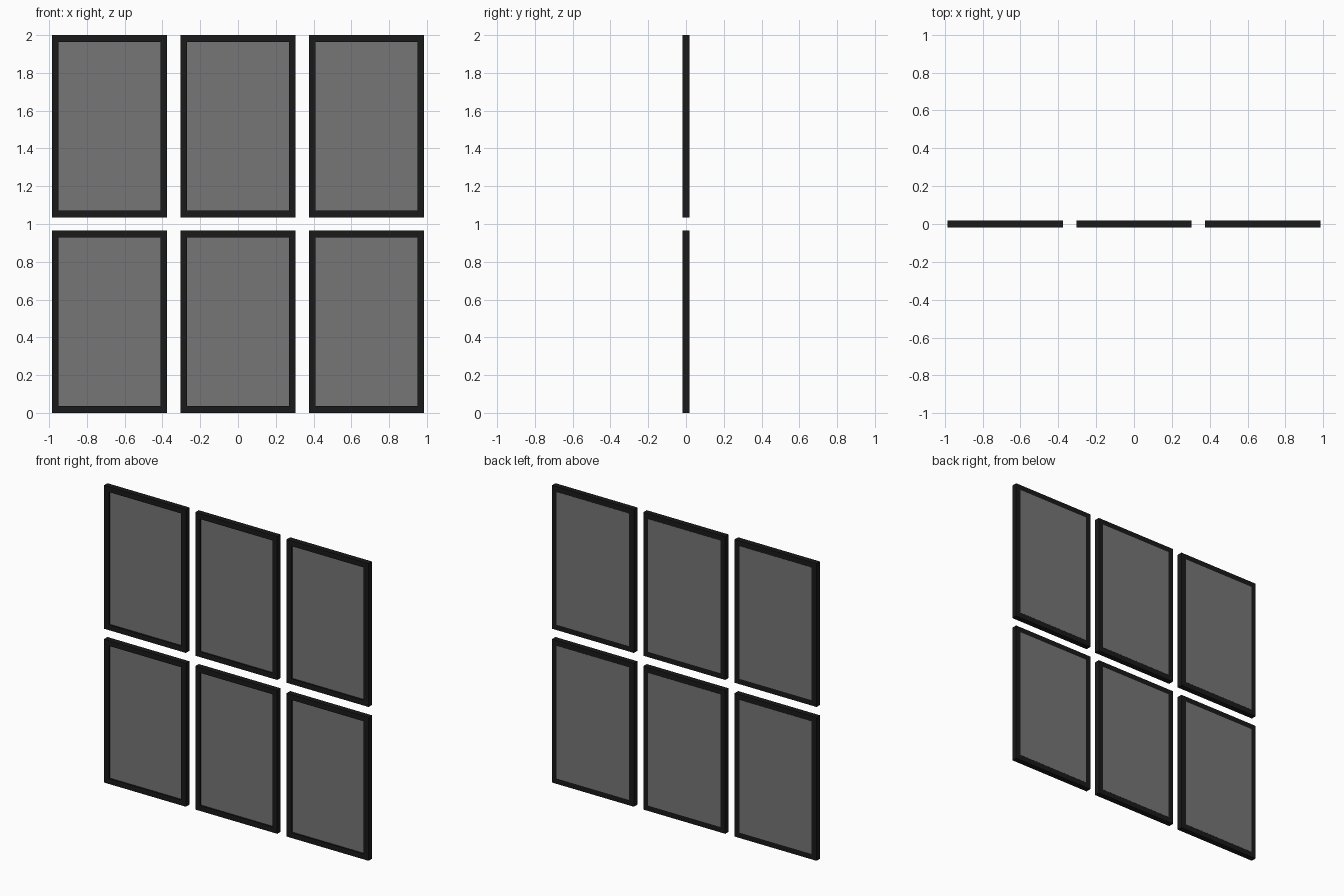
import bpy, bmesh

if "Cube" in bpy.data.objects:
    bpy.data.objects.remove(bpy.data.objects["Cube"])

W, H, T, B = 0.61, 0.965, 0.037, 0.036   # panel width, height, thickness, frame bar width


def material(name, v):
    m = bpy.data.materials.new(name)
    m.diffuse_color = (v, v, v, 1)
    m.use_nodes = True
    m.node_tree.nodes["Principled BSDF"].inputs["Base Color"].default_value = m.diffuse_color
    return m


def add_object(name, bm, mat, x, z):
    bmesh.ops.recalc_face_normals(bm, faces=bm.faces)
    me = bpy.data.meshes.new(name)
    bm.to_mesh(me)
    bm.free()
    me.materials.append(mat)
    ob = bpy.data.objects.new(name, me)
    ob.location = (x, 0, z)
    bpy.context.collection.objects.link(ob)


def rect(bm, w, h, y):
    return [bm.verts.new((sx * w / 2, y, sz * h / 2))
            for sx, sz in ((-1, -1), (1, -1), (1, 1), (-1, 1))]


def frame_mesh():
    # four mitred bars: outer and inner rectangles joined into a closed ring
    bm = bmesh.new()
    loops = [rect(bm, W, H, -T / 2), rect(bm, W, H, T / 2),
             rect(bm, W - 2 * B, H - 2 * B, T / 2), rect(bm, W - 2 * B, H - 2 * B, -T / 2)]
    for k in range(4):
        a, b = loops[k], loops[(k + 1) % 4]
        for i in range(4):
            j = (i + 1) % 4
            bm.faces.new((a[i], a[j], b[j], b[i]))
    return bm


def pane_mesh():
    # pane set back at the front, almost flush at the back
    bm = bmesh.new()
    a = rect(bm, W - 2 * B, H - 2 * B, -0.008)
    b = rect(bm, W - 2 * B, H - 2 * B, T / 2 + 0.0005)
    bm.faces.new(a)
    bm.faces.new(b)
    for i in range(4):
        j = (i + 1) % 4
        bm.faces.new((a[i], a[j], b[j], b[i]))
    return bm


black = material("frame_black", 0.01)
grey = material("pane_grey", 0.18)

# two rows of three framed panes
for row, z in (("lower", H / 2), ("upper", 2 - H / 2)):
    for col, x in (("left", -0.68), ("middle", 0), ("right", 0.68)):
        add_object(f"window_frame_{row}_{col}", frame_mesh(), black, x, z)
        add_object(f"window_pane_{row}_{col}", pane_mesh(), grey, x, z)
